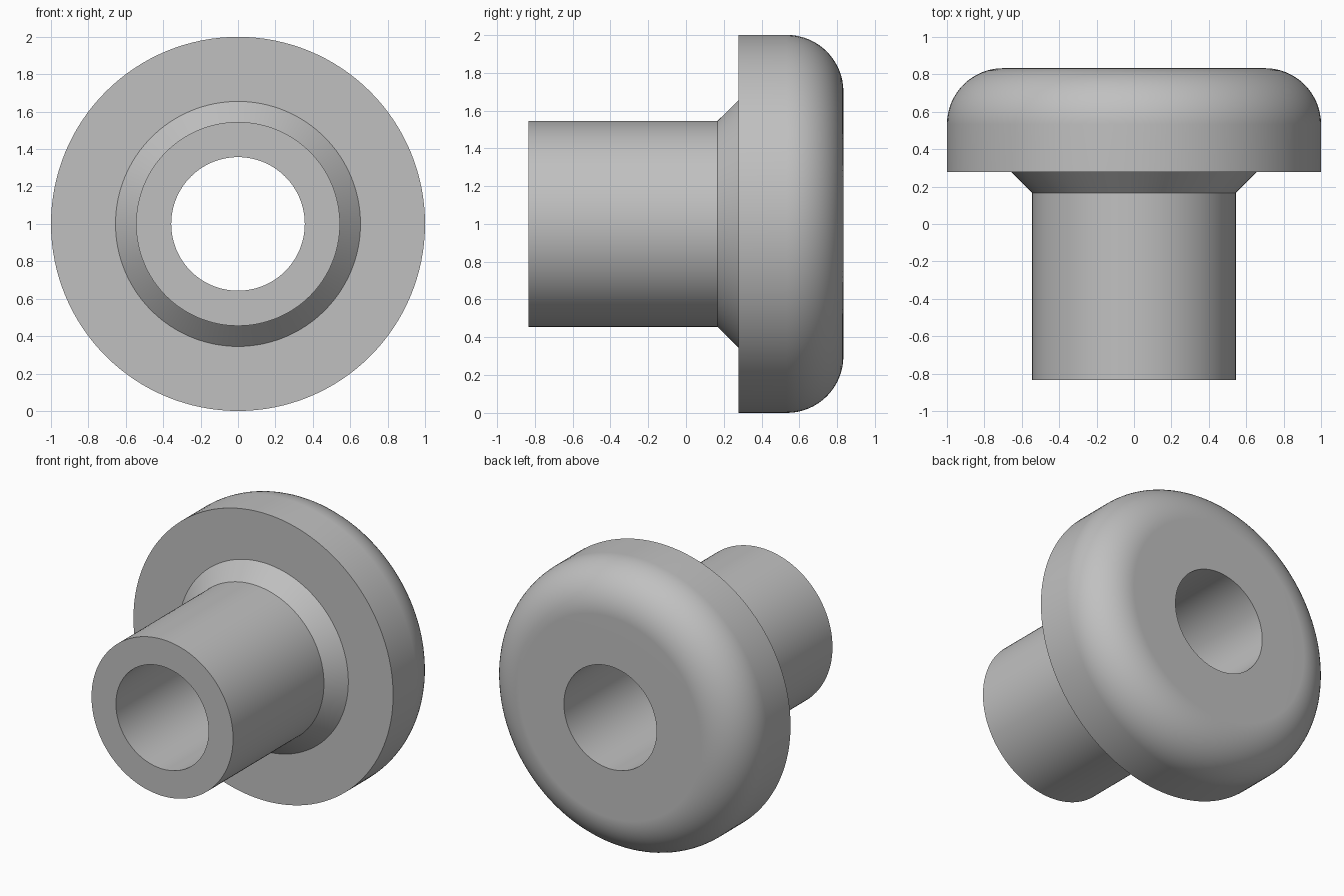
import bpy
import bmesh
from math import sin, cos, pi, radians
from mathutils import Vector

cube = bpy.data.objects.get("Cube")
if cube:
    bpy.data.objects.remove(cube, do_unlink=True)

SEGMENTS = 128
FILLET_STEPS = 16
BORE, SHAFT, COLLAR, FLANGE = 0.357, 0.545, 0.655, 1.0
FRONT, NECK, SHOULDER, BACK = -0.833, 0.167, 0.278, 0.833
FILLET = 0.3

# Plain grey material
grey = bpy.data.materials.new("light_grey")
grey.use_nodes = True
colour = (0.53, 0.53, 0.53, 1)
grey.diffuse_color = colour
grey.node_tree.nodes["Principled BSDF"].inputs["Base Color"].default_value = colour

# Closed half-section as (radius, y): bore, shaft, chamfered neck, flange
profile = [(BORE, FRONT), (SHAFT, FRONT), (SHAFT, NECK),
           (COLLAR, SHOULDER), (FLANGE, SHOULDER)]
# Rounded rim of the flange
for i in range(FILLET_STEPS + 1):
    a = pi / 2 * i / FILLET_STEPS
    profile.append((FLANGE - FILLET + FILLET * cos(a),
                    BACK - FILLET + FILLET * sin(a)))
profile.append((BORE, BACK))

# Revolve the section around the y axis
bm = bmesh.new()
verts = [bm.verts.new((r, y, 0)) for r, y in profile]
edges = [bm.edges.new((v, verts[(i + 1) % len(verts)]))
         for i, v in enumerate(verts)]
bmesh.ops.spin(bm, geom=verts + edges, cent=(0, 0, 0), axis=(0, 1, 0),
               angle=2 * pi, steps=SEGMENTS, use_merge=True)
bmesh.ops.remove_doubles(bm, verts=bm.verts, dist=0.0001)
bmesh.ops.recalc_face_normals(bm, faces=bm.faces)
bmesh.ops.translate(bm, verts=bm.verts, vec=Vector((0, 0, FLANGE)))

mesh = bpy.data.meshes.new("flanged_bushing")
bm.to_mesh(mesh)
bm.free()
mesh.materials.append(grey)
bushing = bpy.data.objects.new("flanged_bushing", mesh)
bpy.context.collection.objects.link(bushing)

# Smooth curved surfaces, crisp corners, flat end faces
bpy.ops.object.select_all(action='DESELECT')
bushing.select_set(True)
bpy.context.view_layer.objects.active = bushing
bpy.ops.object.shade_smooth_by_angle(angle=radians(30))
weighted = bushing.modifiers.new("weighted_normals", 'WEIGHTED_NORMAL')
weighted.keep_sharp = True
